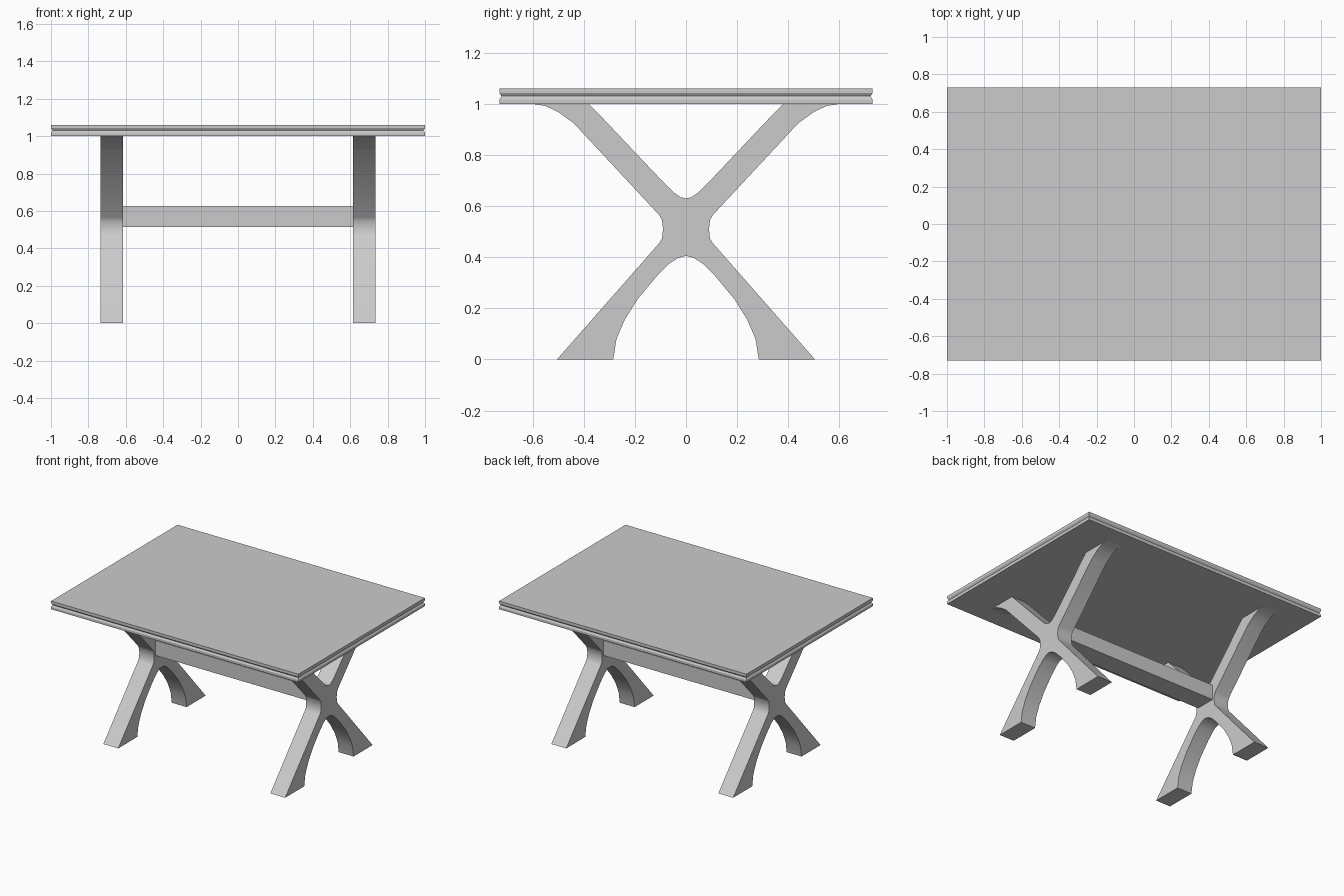
import bpy, bmesh

cube = bpy.data.objects.get("Cube")
if cube:
    bpy.data.objects.remove(cube)

GREY = (0.6, 0.6, 0.6, 1)
grey = bpy.data.materials.new("plain grey")
grey.use_nodes = True
grey.diffuse_color = GREY
grey.node_tree.nodes["Principled BSDF"].inputs["Base Color"].default_value = GREY


def finish(name, bm):
    bmesh.ops.recalc_face_normals(bm, faces=bm.faces)
    mesh = bpy.data.meshes.new(name)
    bm.to_mesh(mesh)
    bm.free()
    mesh.materials.append(grey)
    obj = bpy.data.objects.new(name, mesh)
    bpy.context.collection.objects.link(obj)
    bpy.ops.object.select_all(action='DESELECT')
    obj.select_set(True)
    bpy.context.view_layer.objects.active = obj
    bpy.ops.object.shade_smooth_by_angle(angle=0.5)
    return obj


def extruded(name, outline, x0, x1):
    """Extrude a (y, z) outline along x."""
    bm = bmesh.new()
    face = bm.faces.new([bm.verts.new((x0, y, z)) for y, z in outline])
    geom = bmesh.ops.extrude_face_region(bm, geom=[face])["geom"]
    moved = [v for v in geom if isinstance(v, bmesh.types.BMVert)]
    bmesh.ops.translate(bm, verts=moved, vec=(x1 - x0, 0, 0))
    return finish(name, bm)


# Table top: stacked rectangles with a shallow groove round the edge
bm = bmesh.new()
rings = []
for z, inset in [(1.0, 0), (1.018, 0), (1.03, 0.008), (1.042, 0), (1.06, 0)]:
    x, y = 1 - inset, 0.73 - inset
    rings.append([bm.verts.new((sx * x, sy * y, z))
                  for sx, sy in [(-1, -1), (1, -1), (1, 1), (-1, 1)]])
for low, high in zip(rings, rings[1:]):
    for i in range(4):
        j = (i + 1) % 4
        bm.faces.new((low[i], low[j], high[j], high[i]))
bm.faces.new(rings[0])
bm.faces.new(rings[-1])
finish("table_top", bm)

# X-shaped legs: half outline from the upper notch round to the lower arch
half = [(0, 0.63), (0.022, 0.635), (0.05, 0.655), (0.09, 0.695), (0.355, 0.975),
        (0.38, 1.0), (0.6, 1.0), (0.55, 0.992), (0.5, 0.968), (0.44, 0.925),
        (0.105, 0.565), (0.094, 0.545), (0.09, 0.51), (0.094, 0.472),
        (0.105, 0.455), (0.505, 0), (0.285, 0), (0.272, 0.08), (0.24, 0.155),
        (0.19, 0.235), (0.115, 0.325), (0.065, 0.375), (0.03, 0.398), (0, 0.405)]
outline = half + [(-y, z) for y, z in half[-2:0:-1]]
extruded("left_leg", outline, 0.615, 0.735)
extruded("right_leg", outline, -0.735, -0.615)

# Stretcher joining the two leg crossings
w = 0.075
extruded("stretcher", [(-w, 0.515), (w, 0.515), (w, 0.625), (-w, 0.625)], -0.62, 0.62)
